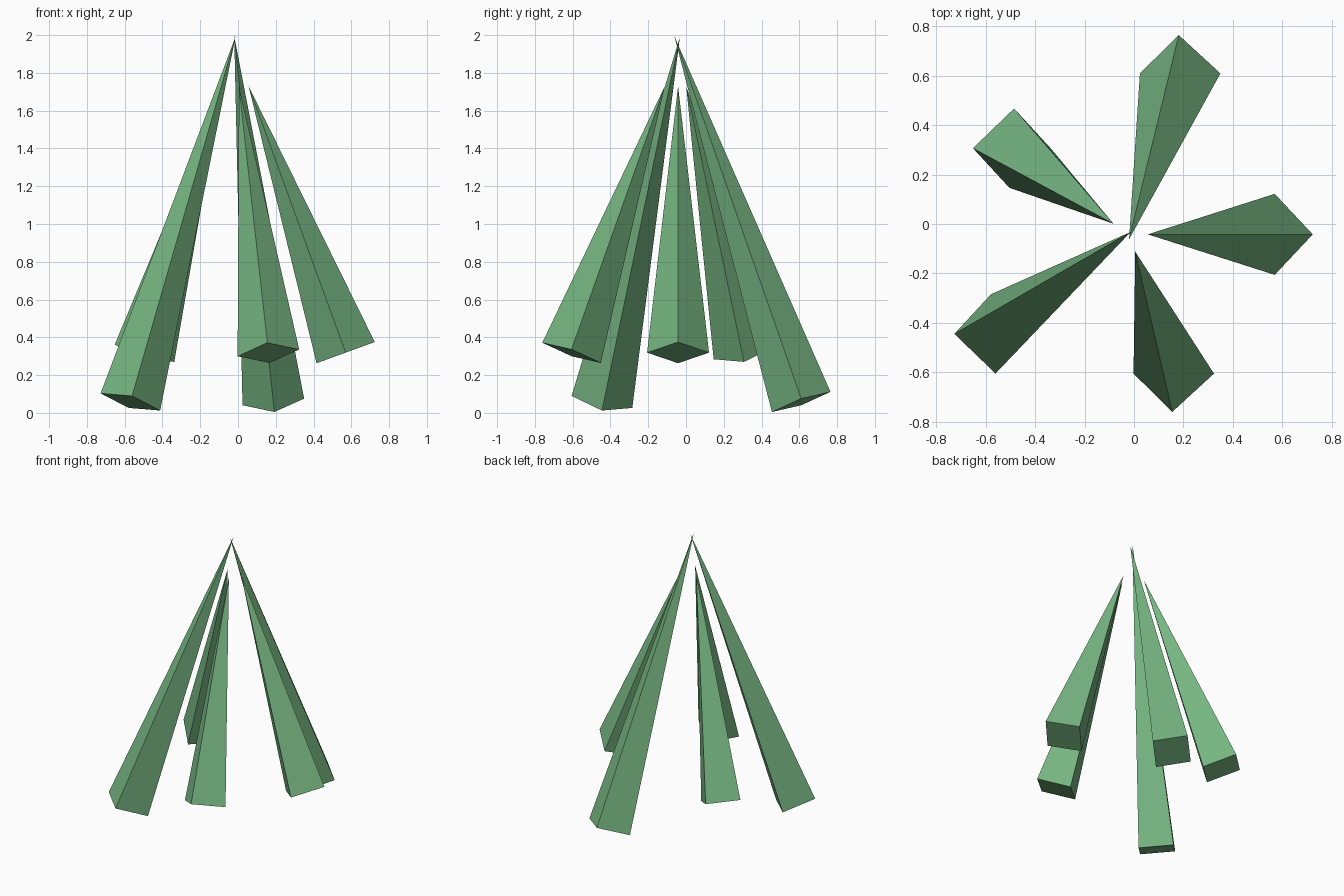
import bpy
from mathutils import Vector, Matrix

if "Cube" in bpy.data.objects:
    bpy.data.objects.remove(bpy.data.objects["Cube"])

green = bpy.data.materials.new("green")
green.diffuse_color = (0.18, 0.46, 0.22, 1)
green.use_nodes = True
green.node_tree.nodes["Principled BSDF"].inputs["Base Color"].default_value = green.diffuse_color
RADIUS = 0.164


def spike(name, tip, base):
    """Four-sided cone from the centre of its base to its tip."""
    tip, base = Vector(tip), Vector(base)
    axis = tip - base
    z = axis.normalized()
    x = Vector((0, 1, 0)).cross(z).normalized()
    y = z.cross(x)
    bpy.ops.mesh.primitive_cone_add(vertices=4, radius1=RADIUS, radius2=0,
                                    depth=axis.length)
    ob = bpy.context.object
    ob.name = name
    rot = Matrix((x, y, z)).transposed().to_4x4()
    ob.matrix_world = Matrix.Translation((tip + base) / 2) @ rot
    ob.data.materials.append(green)


# two long spikes that cross at the top
spike("long_spike_back", (-0.02, -0.062, 1.995), (0.187, 0.61, 0.058))
spike("long_spike_left", (-0.013, -0.032, 1.992), (-0.57, -0.445, 0.058))

# three shorter spikes between them
spike("short_spike_right", (0.056, -0.042, 1.73), (0.57, -0.042, 0.319))
spike("short_spike_front", (0.005, -0.112, 1.73), (0.161, -0.606, 0.318))
spike("short_spike_back_left", (-0.083, 0.001, 1.73), (-0.495, 0.307, 0.316))
